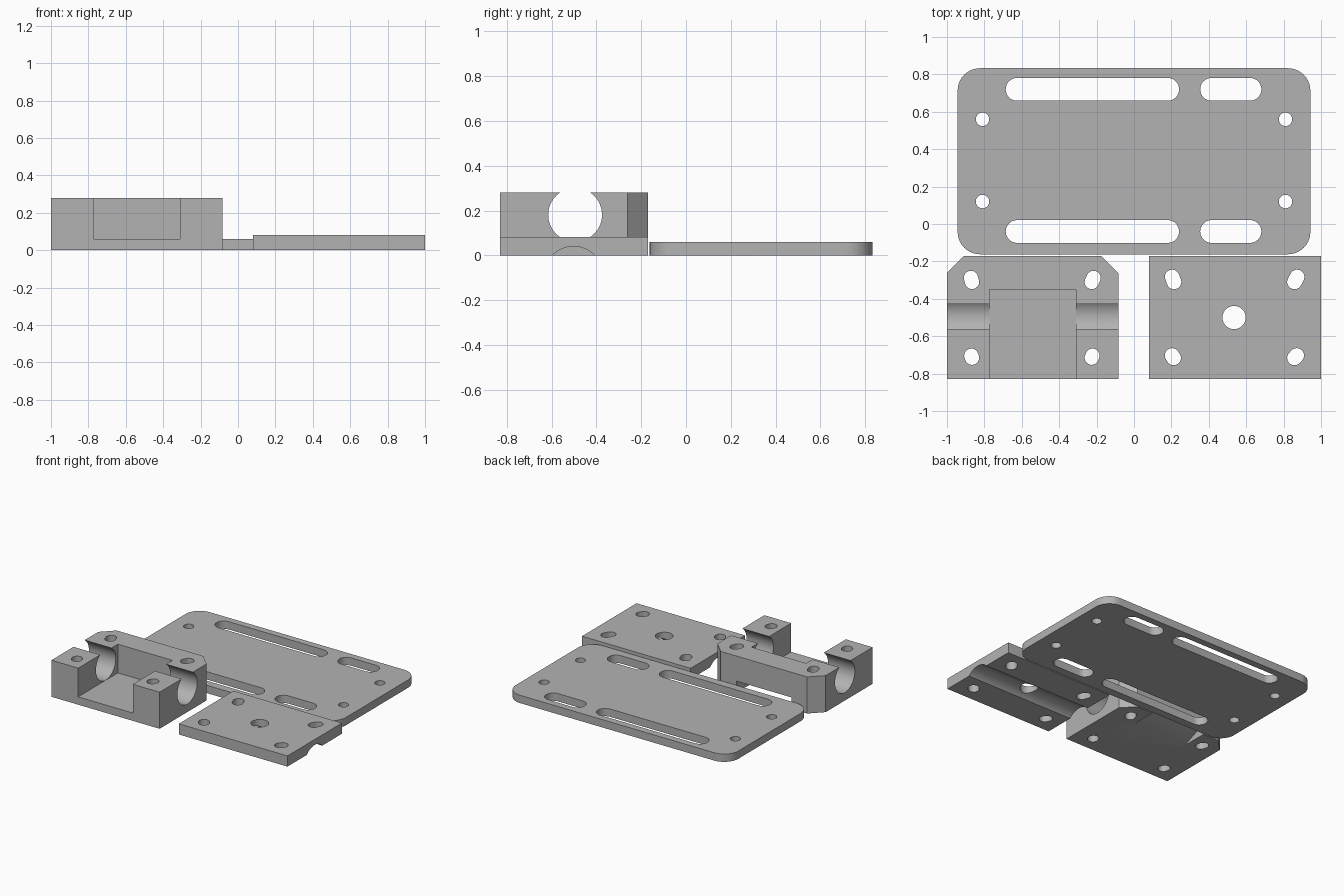
import bpy, bmesh, math
from mathutils import Vector

if "Cube" in bpy.data.objects:
    bpy.data.objects.remove(bpy.data.objects["Cube"])

grey = bpy.data.materials.new("plain grey")
grey.diffuse_color = (0.45, 0.45, 0.45, 1)
grey.use_nodes = True
grey.node_tree.nodes["Principled BSDF"].inputs["Base Color"].default_value = grey.diffuse_color


def prism(name, profile, lo, hi, axis="Z"):
    """Extrude a closed profile: (x, y) along Z, or (y, z) along X."""
    bm = bmesh.new()
    place = (lambda a, b: (a, b, lo)) if axis == "Z" else (lambda a, b: (lo, a, b))
    face = bm.faces.new([bm.verts.new(place(a, b)) for a, b in profile])
    move = Vector((0, 0, hi - lo)) if axis == "Z" else Vector((hi - lo, 0, 0))
    new = bmesh.ops.extrude_face_region(bm, geom=[face])["geom"]
    bmesh.ops.translate(bm, vec=move, verts=[v for v in new if isinstance(v, bmesh.types.BMVert)])
    bmesh.ops.recalc_face_normals(bm, faces=bm.faces)
    mesh = bpy.data.meshes.new(name)
    bm.to_mesh(mesh)
    bm.free()
    mesh.materials.append(grey)
    obj = bpy.data.objects.new(name, mesh)
    bpy.context.collection.objects.link(obj)
    return obj


def rect(x0, x1, y0, y1):
    return [(x0, y0), (x1, y0), (x1, y1), (x0, y1)]


def circle(x, y, r, n=48):
    return [(x + r * math.cos(2 * math.pi * i / n), y + r * math.sin(2 * math.pi * i / n)) for i in range(n)]


def slot(p, q, r, n=16):
    """Stadium outline around the segment p-q."""
    a = math.atan2(q[1] - p[1], q[0] - p[0])
    pts = []
    for c, start in ((q, a - math.pi / 2), (p, a + math.pi / 2)):
        for i in range(n + 1):
            t = start + math.pi * i / n
            pts.append((c[0] + r * math.cos(t), c[1] + r * math.sin(t)))
    return pts


def rounded(x0, x1, y0, y1, r, n=10):
    pts = []
    for k, (cx, cy) in enumerate(((x1 - r, y1 - r), (x0 + r, y1 - r), (x0 + r, y0 + r), (x1 - r, y0 + r))):
        for i in range(n + 1):
            t = math.pi / 2 * (k + i / n)
            pts.append((cx + r * math.cos(t), cy + r * math.sin(t)))
    return pts


def cut(obj, profile, lo=-0.2, hi=0.5, axis="Z"):
    tool = prism("cutter", profile, lo, hi, axis)
    mod = obj.modifiers.new("cut", "BOOLEAN")
    mod.operation, mod.solver, mod.object = "DIFFERENCE", "EXACT", tool
    bpy.ops.object.select_all(action="DESELECT")
    bpy.context.view_layer.objects.active = obj
    obj.select_set(True)
    bpy.ops.object.modifier_apply(modifier=mod.name)
    bpy.data.objects.remove(tool)


def finish(obj):
    bpy.ops.object.select_all(action="DESELECT")
    bpy.context.view_layer.objects.active = obj
    obj.select_set(True)
    bpy.ops.object.shade_smooth_by_angle(angle=math.radians(30))


# Mounting plate with slots and screw holes
plate = prism("mounting_plate", rounded(-0.943, 0.943, -0.162, 0.833, 0.12), 0, 0.06)
for y in (0.72, -0.04):
    for x0, x1 in ((-0.625, 0.18), (0.415, 0.62)):
        cut(plate, slot((x0, y), (x1, y), 0.061))
for x in (-0.81, 0.81):
    for y in (0.12, 0.56):
        cut(plate, circle(x, y, 0.036))

# Bearing block: pocket, bore open at the top, sloped notch under the back wall
block = prism("bearing_block", [(-1, -0.83), (-0.083, -0.83), (-0.083, -0.262), (-0.175, -0.17),
                                (-0.908, -0.17), (-1, -0.262)], 0, 0.28)
cut(block, rect(-0.773, -0.31, -1, -0.35), 0.06, 0.5)
cut(block, circle(-0.495, 0.181, 0.12, 64), -1.2, 0.0, "X")
cut(block, [(-0.37, -0.001), (-0.16, -0.001), (-0.16, 0.092)], -0.773, -0.31, "X")
for p, q in (((-0.872, -0.288), (-0.866, -0.31)), ((-0.216, -0.288), (-0.226, -0.31)),
             ((-0.87, -0.704), (-0.866, -0.715)), ((-0.222, -0.704), (-0.226, -0.715))):
    cut(block, slot(p, q, 0.038))

# Clamp cap: shallow groove below, centre hole and screw holes
cap = prism("clamp_cap", rect(0.08, 1.0, -0.83, -0.17), 0, 0.082)
cut(cap, circle(-0.502, -0.09, 0.13, 64), 0, 1.2, "X")
cut(cap, circle(0.535, -0.5, 0.062))
for p, q in (((0.204, -0.283), (0.214, -0.31)), ((0.872, -0.283), (0.858, -0.31)),
             ((0.204, -0.703), (0.212, -0.716)), ((0.87, -0.703), (0.858, -0.716))):
    cut(cap, slot(p, q, 0.039))

for part in (plate, block, cap):
    finish(part)
